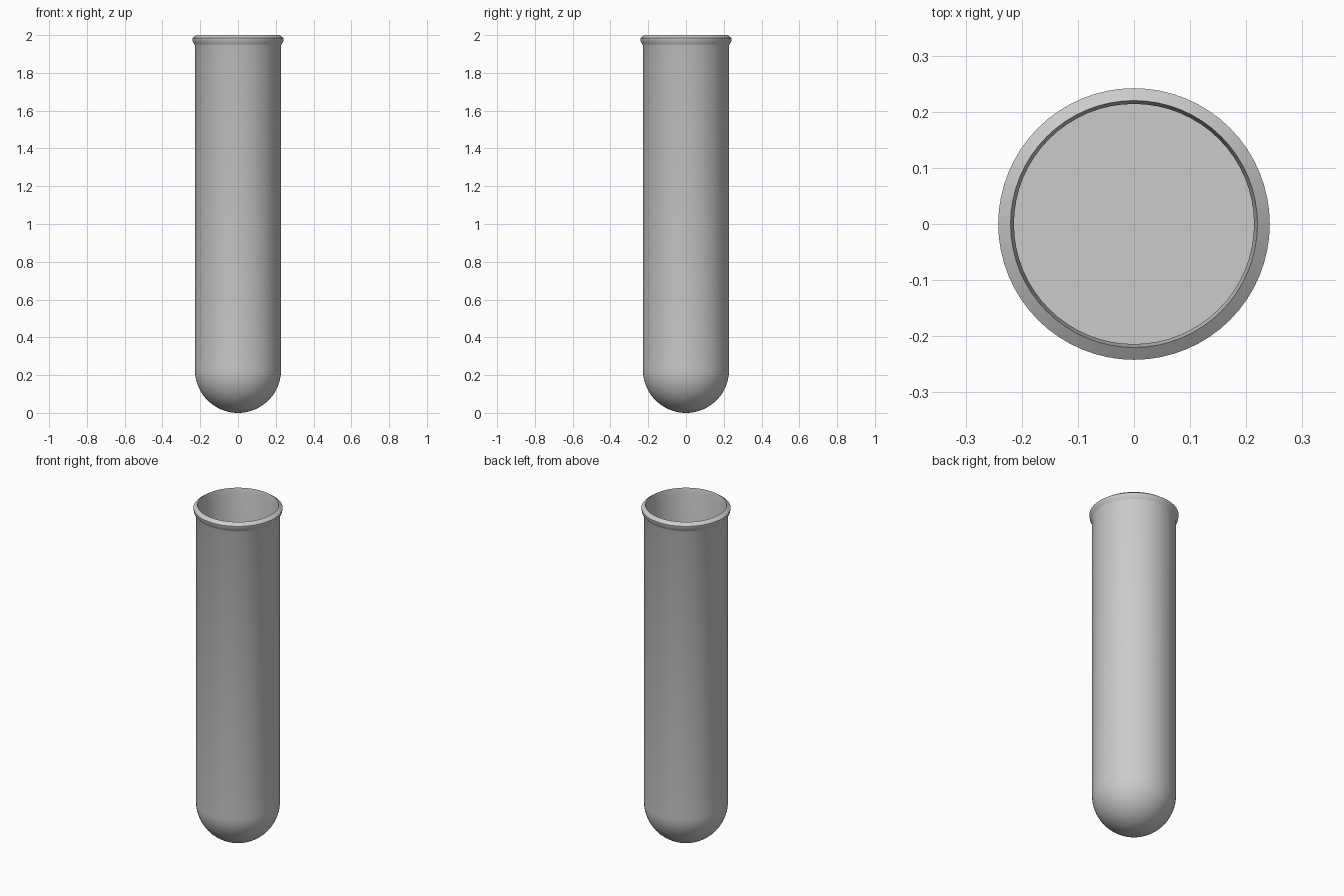
import bpy, bmesh
from math import sin, cos, pi, radians

if "Cube" in bpy.data.objects:
    bpy.data.objects.remove(bpy.data.objects["Cube"])

SEGMENTS = 64
R = 0.228  # outer tube radius


def lathe(name, profile):
    """Spin an (r, z) profile around the z axis."""
    bm = bmesh.new()
    verts = [bm.verts.new((r, 0, z)) for r, z in profile]
    edges = [bm.edges.new(pair) for pair in zip(verts, verts[1:])]
    bmesh.ops.spin(bm, geom=verts + edges, cent=(0, 0, 0), axis=(0, 0, 1),
                   angle=2 * pi, steps=SEGMENTS, use_merge=True)
    bmesh.ops.remove_doubles(bm, verts=bm.verts, dist=1e-5)
    bmesh.ops.recalc_face_normals(bm, faces=bm.faces)
    mesh = bpy.data.meshes.new(name)
    bm.to_mesh(mesh)
    bm.free()
    obj = bpy.data.objects.new(name, mesh)
    bpy.context.collection.objects.link(obj)
    bpy.ops.object.select_all(action='DESELECT')
    obj.select_set(True)
    bpy.context.view_layer.objects.active = obj
    bpy.ops.object.shade_smooth_by_angle(angle=radians(30))
    return obj


# Rounded bottom, from the pole up to the straight wall
steps = 20
dome = [(R * sin(i / steps * pi / 2), R - R * cos(i / steps * pi / 2))
        for i in range(steps + 1)]

# Flared lip: outside, sloping top, bevelled mouth
lip = [(R, 1.945), (0.232, 1.955), (0.240, 1.966), (0.242, 1.984),
       (0.220, 2.0), (0.214, 1.965)]

# Straight bore with a flat floor where the dome begins
bore = [(0.214, R), (0.0, R)]

lathe("test_tube", dome + lip + bore)
